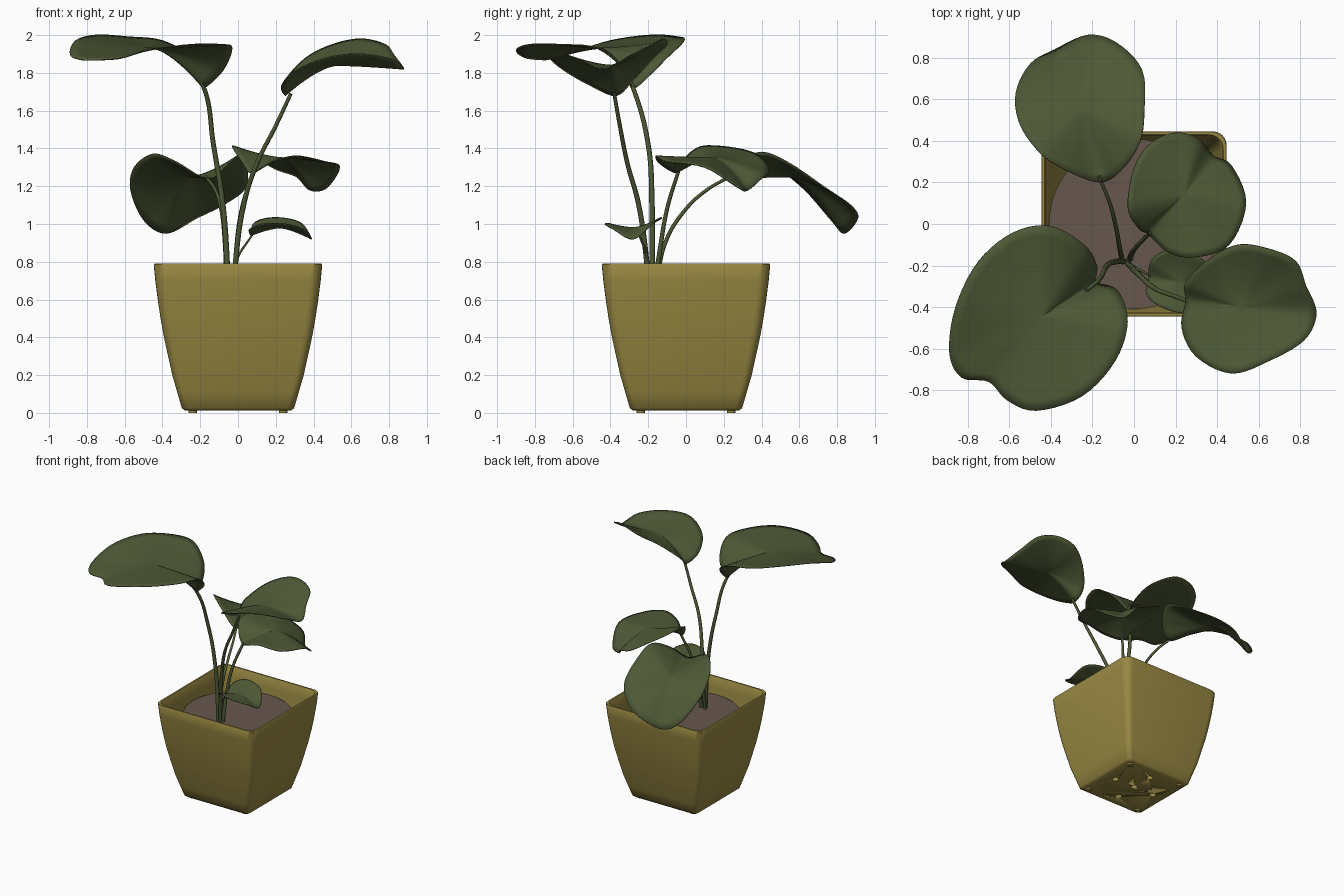
import bpy
import bmesh
import math
from mathutils import Vector

cube = bpy.data.objects.get("Cube")
if cube:
    bpy.data.objects.remove(cube, do_unlink=True)


def make_material(name, color):
    mat = bpy.data.materials.new(name)
    mat.use_nodes = True
    mat.diffuse_color = (*color, 1)
    mat.node_tree.nodes["Principled BSDF"].inputs["Base Color"].default_value = (*color, 1)
    return mat


LEAF_GREEN = make_material("leaf green", (0.075, 0.098, 0.036))
POT_YELLOW = make_material("mustard yellow", (0.32, 0.25, 0.055))
SOIL_BROWN = make_material("soil brown", (0.135, 0.095, 0.074))


def add_object(name, bm, mat, angle=40):
    bmesh.ops.recalc_face_normals(bm, faces=bm.faces)
    mesh = bpy.data.meshes.new(name)
    bm.to_mesh(mesh)
    bm.free()
    mesh.materials.append(mat)
    for poly in mesh.polygons:
        poly.use_smooth = True
    mesh.set_sharp_from_angle(angle=math.radians(angle))
    obj = bpy.data.objects.new(name, mesh)
    bpy.context.scene.collection.objects.link(obj)
    return obj


def bridge(bm, low, high):
    n = len(low)
    for i in range(n):
        j = (i + 1) % n
        bm.faces.new((low[i], low[j], high[j], high[i]))


def rounded_square(bm, half, radius, z, steps=6):
    ring = []
    for corner in range(4):
        mid = math.pi / 4 + corner * math.pi / 2
        cx = math.copysign(half - radius, math.cos(mid))
        cy = math.copysign(half - radius, math.sin(mid))
        for s in range(steps + 1):
            a = mid + (s / steps - 0.5) * math.pi / 2
            ring.append(bm.verts.new((cx + radius * math.cos(a), cy + radius * math.sin(a), z)))
    return ring


def cylinder(bm, x, y, z, radius, depth, sides=20):
    made = bmesh.ops.create_cone(bm, cap_ends=True, segments=sides,
                                 radius1=radius, radius2=radius, depth=depth)
    bmesh.ops.translate(bm, verts=made["verts"], vec=(x, y, z))


# Pot: bowed outer wall, flat rim, inner wall and floor
outer = [(0.28, 0.012), (0.297, 0.025), (0.322, 0.11), (0.348, 0.2), (0.37, 0.3),
         (0.392, 0.4), (0.41, 0.5), (0.425, 0.6), (0.438, 0.7), (0.446, 0.785)]
inner = [(half - 0.02, z) for half, z in reversed(outer[2:])]
profile = outer + [(0.443, 0.79), (0.43, 0.79)] + inner + [(0.28, 0.04)]
bm = bmesh.new()
rings = [rounded_square(bm, h, 0.035 + 0.04 * z, z) for h, z in profile]
for low, high in zip(rings, rings[1:]):
    bridge(bm, low, high)
bm.faces.new(rings[0])
bm.faces.new(rings[-1])
pot = add_object("pot", bm, POT_YELLOW)

# Drainage holes cut through the floor
bm = bmesh.new()
for x, y in [(0, 0), (0.18, 0), (-0.18, 0), (0, 0.18), (0, -0.18)]:
    cylinder(bm, x, y, 0.02, 0.025, 0.1)
cutter = add_object("hole_cutter", bm, POT_YELLOW)
cutter.hide_render = True
cut = pot.modifiers.new("drain holes", "BOOLEAN")
cut.operation = "DIFFERENCE"
cut.object = cutter
bpy.context.view_layer.objects.active = pot
bpy.ops.object.modifier_apply(modifier=cut.name)
bpy.data.objects.remove(cutter, do_unlink=True)

# Feet under the corners
bm = bmesh.new()
for sx in (-1, 1):
    for sy in (-1, 1):
        cylinder(bm, sx * 0.24, sy * 0.24, 0.01, 0.022, 0.02)
add_object("pot_feet", bm, POT_YELLOW)

# Soil disc
bm = bmesh.new()
cylinder(bm, 0, 0, 0.645, 0.41, 0.02, 48)
add_object("soil", bm, SOIL_BROWN)


def smooth_loop(points, steps=5):
    """Closed Catmull-Rom curve through the points."""
    pts = [Vector(p) for p in points]
    n = len(pts)
    result = []
    for i in range(n):
        a, b, c, d = (pts[(i + k) % n] for k in (-1, 0, 1, 2))
        for s in range(steps):
            t = s / steps
            result.append(0.5 * (2 * b + (c - a) * t + (2 * a - 5 * b + 4 * c - d) * t ** 2
                                 + (3 * b - a - 3 * c + d) * t ** 3))
    return result


def leaf(name, hub, outline, rings=9):
    """Blade spreading from its hub to a wavy rim; the rim starts at the stem."""
    hub = Vector(hub)
    rim = smooth_loop(outline)
    bm = bmesh.new()
    centre = bm.verts.new(hub)
    previous = None
    for r in range(1, rings + 1):
        t = r / rings
        ring = []
        for p in rim:
            q = hub.lerp(p, t)
            q.z = hub.z + (p.z - hub.z) * t ** 1.5
            ring.append(bm.verts.new(q))
        if previous:
            bridge(bm, previous, ring)
        else:
            for i in range(len(ring)):
                bm.faces.new((centre, ring[i], ring[(i + 1) % len(ring)]))
        previous = ring
    obj = add_object(name, bm, LEAF_GREEN, 80)
    solid = obj.modifiers.new("thickness", "SOLIDIFY")
    solid.thickness = 0.006
    solid.offset = 0


def stem(name, points, radius):
    curve = bpy.data.curves.new(name, "CURVE")
    curve.dimensions = "3D"
    curve.bevel_depth = radius
    curve.bevel_resolution = 2
    curve.use_fill_caps = True
    spline = curve.splines.new("BEZIER")
    spline.bezier_points.add(len(points) - 1)
    for i, (bp, co) in enumerate(zip(spline.bezier_points, points)):
        bp.co = co
        bp.handle_left_type = bp.handle_right_type = "AUTO"
        bp.radius = 1.2 - 0.4 * i / (len(points) - 1)
    curve.materials.append(LEAF_GREEN)
    obj = bpy.data.objects.new(name, curve)
    bpy.context.scene.collection.objects.link(obj)


# Large leaf, front right
leaf("large_leaf", (-0.45, -0.45, 1.93), [
    (-0.18, -0.28, 1.72), (-0.08, -0.32, 1.81), (-0.03, -0.47, 1.93), (-0.09, -0.66, 1.95),
    (-0.25, -0.83, 1.95), (-0.47, -0.9, 1.92), (-0.61, -0.85, 1.88), (-0.7, -0.76, 1.87),
    (-0.83, -0.74, 1.87), (-0.89, -0.62, 1.9), (-0.86, -0.4, 1.97), (-0.75, -0.18, 2.0),
    (-0.58, -0.04, 1.99), (-0.4, -0.01, 1.97), (-0.24, -0.1, 1.88), (-0.18, -0.2, 1.78)])
stem("large_leaf_stem", [(-0.05, -0.18, 0.64), (-0.08, -0.18, 1.1), (-0.13, -0.2, 1.42),
                         (-0.18, -0.28, 1.72), (-0.23, -0.32, 1.8)], 0.013)

# High leaf, front left
leaf("high_leaf", (0.52, -0.4, 1.84), [
    (0.25, -0.37, 1.68), (0.25, -0.28, 1.76), (0.36, -0.17, 1.88), (0.5, -0.1, 1.95),
    (0.65, -0.12, 1.98), (0.78, -0.18, 1.95), (0.83, -0.3, 1.89), (0.88, -0.43, 1.82),
    (0.82, -0.56, 1.87), (0.65, -0.66, 1.9), (0.47, -0.72, 1.88), (0.3, -0.64, 1.81),
    (0.23, -0.5, 1.73)])
stem("high_leaf_stem", [(-0.03, -0.19, 0.64), (0.03, -0.25, 1.1), (0.1, -0.31, 1.32),
                        (0.2, -0.35, 1.52), (0.28, -0.38, 1.69)], 0.012)

# Middle leaf, left side
leaf("middle_leaf", (0.24, 0.14, 1.35), [
    (0.07, -0.05, 1.27), (0.17, -0.14, 1.32), (0.3, -0.16, 1.36), (0.46, -0.1, 1.33),
    (0.54, 0.1, 1.3), (0.47, 0.28, 1.19), (0.38, 0.33, 1.18), (0.31, 0.41, 1.25),
    (0.2, 0.44, 1.29), (0.08, 0.39, 1.36), (0.0, 0.27, 1.4), (-0.03, 0.08, 1.41),
    (0.02, -0.02, 1.33)])
stem("middle_leaf_stem", [(-0.02, -0.17, 0.64), (-0.01, -0.14, 0.85), (0.02, -0.1, 1.08),
                          (0.08, -0.04, 1.28)], 0.012)

# Drooping leaf, back
leaf("drooping_leaf", (-0.25, 0.55, 1.25), [
    (-0.16, 0.2, 1.24), (-0.33, 0.26, 1.33), (-0.45, 0.34, 1.37), (-0.55, 0.48, 1.3),
    (-0.57, 0.63, 1.18), (-0.5, 0.77, 1.02), (-0.38, 0.84, 0.95), (-0.22, 0.91, 1.03),
    (-0.08, 0.87, 1.1), (0.04, 0.74, 1.19), (0.05, 0.55, 1.32), (0.03, 0.4, 1.38),
    (-0.05, 0.27, 1.32)])
stem("drooping_leaf_stem", [(-0.06, -0.16, 0.64), (-0.07, -0.11, 0.9), (-0.09, 0.0, 1.08),
                            (-0.12, 0.11, 1.18), (-0.17, 0.23, 1.25)], 0.01)

# Small young leaf, front left
leaf("young_leaf", (0.22, -0.28, 0.98), [
    (0.07, -0.26, 0.94), (0.08, -0.18, 1.0), (0.15, -0.13, 1.03), (0.25, -0.14, 1.03),
    (0.34, -0.18, 1.0), (0.39, -0.28, 0.92), (0.35, -0.38, 0.97), (0.25, -0.43, 1.0),
    (0.13, -0.4, 1.0), (0.06, -0.34, 0.97)])
stem("young_leaf_stem", [(-0.03, -0.19, 0.64), (-0.01, -0.2, 0.8), (0.08, -0.25, 0.95)], 0.007)
